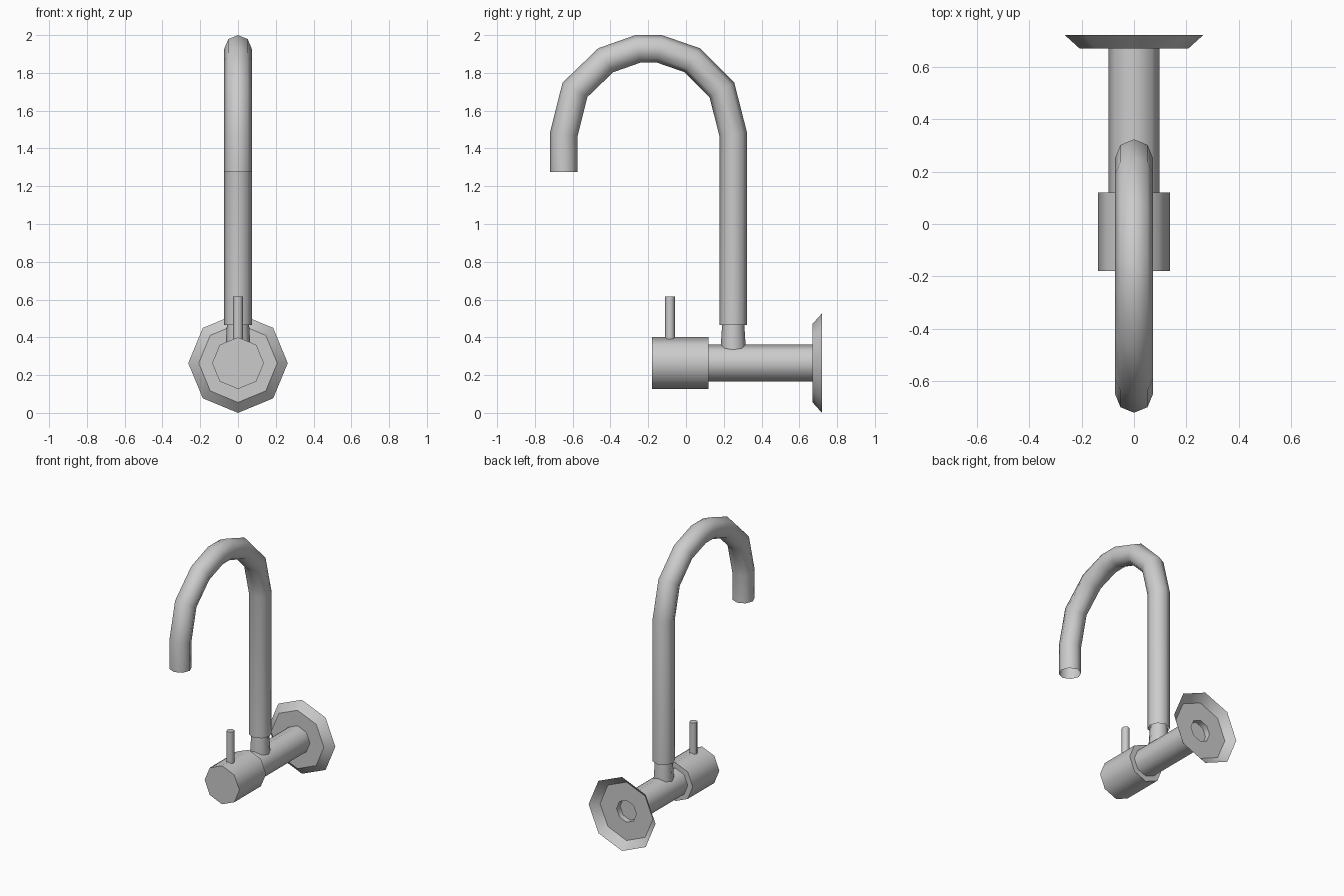
import bpy, bmesh, math
from mathutils import Vector, Matrix

cube = bpy.data.objects.get("Cube")
if cube:
    bpy.data.objects.remove(cube, do_unlink=True)

SIDES = 8
AXIS_Z = 0.2635      # height of the horizontal body
SPOUT_Y = 0.25       # position of the upright

metal = bpy.data.materials.new("brushed_grey_metal")
metal.use_nodes = True
metal.diffuse_color = (0.6, 0.6, 0.6, 1)
metal.node_tree.nodes["Principled BSDF"].inputs["Base Color"].default_value = (0.6, 0.6, 0.6, 1)


def loft(name, rings, cap_start=False, cap_end=False):
    """Skin a list of point rings into one tube."""
    bm = bmesh.new()
    loops = [[bm.verts.new(p) for p in ring] for ring in rings]
    for a, b in zip(loops, loops[1:]):
        for i in range(SIDES):
            j = (i + 1) % SIDES
            bm.faces.new((a[i], a[j], b[j], b[i]))
    if cap_start:
        bm.faces.new(loops[0][::-1])
    if cap_end:
        bm.faces.new(loops[-1])
    mesh = bpy.data.meshes.new(name)
    bm.to_mesh(mesh)
    bm.free()
    mesh.materials.append(metal)
    obj = bpy.data.objects.new(name, mesh)
    bpy.context.collection.objects.link(obj)
    bpy.ops.object.select_all(action='DESELECT')
    obj.select_set(True)
    bpy.context.view_layer.objects.active = obj
    bpy.ops.object.shade_smooth_by_angle(angle=math.radians(50))
    return obj


def ring(center, u, v, ru, rv):
    return [Vector(center) + u * ru * math.cos(a) + v * rv * math.sin(a)
            for a in (math.tau * i / SIDES for i in range(SIDES))]


X, Y, Z = Matrix.Identity(3)


def along_y(name, profile, **caps):
    """Octagonal turning about the body axis; profile is (y, radius)."""
    return loft(name, [ring((0, y, AXIS_Z), Z, X, r, r) for y, r in profile], **caps)


def upright(name, y, profile, **caps):
    """Octagonal turning about a vertical axis; profile is (z, radius)."""
    return loft(name, [ring((0, y, z), X, Y, r, r) for z, r in profile], **caps)


# Wall flange: flared rim and flat plate with the pipe hole
along_y("flange_rim", [(0.67, 0.208), (0.72, 0.2635)])
along_y("flange_plate", [(0.67, 0.098), (0.67, 0.208)])

# Body pipe with a recessed inlet, and the valve barrel
along_y("body_pipe", [(0.10, 0.098), (0.67, 0.098), (0.67, 0.078), (0.63, 0.078)],
        cap_end=True)
along_y("valve_barrel", [(-0.18, 0.137), (0.12, 0.137), (0.12, 0.09)], cap_start=True)

# Lever and spout neck
upright("lever", -0.085, [(0.38, 0.026), (0.615, 0.026)], cap_end=True)
upright("spout_neck", SPOUT_Y, [(0.29, 0.066), (0.35, 0.066), (0.48, 0.058)])

# Gooseneck spout, open at both ends, with mitred bends
path = [Vector((0, y, z)) for y, z in (
    (SPOUT_Y, 0.465), (0.25, 1.475), (0.19, 1.71), (0.033, 1.867), (-0.14, 1.927),
    (-0.255, 1.927), (-0.425, 1.867), (-0.588, 1.71), (-0.647, 1.475), (-0.647, 1.275))]
rings = []
for i, p in enumerate(path):
    t_in = (p - path[max(i - 1, 0)]).normalized()
    t_out = (path[min(i + 1, len(path) - 1)] - p).normalized()
    tangent = (t_in + t_out).normalized()
    side = tangent.cross(X)
    miter = 1 / max(tangent.dot(t_out), tangent.dot(t_in))
    rings.append(ring(p, X, side, 0.073, 0.073 * miter))
loft("gooseneck_spout", rings[::-1])
